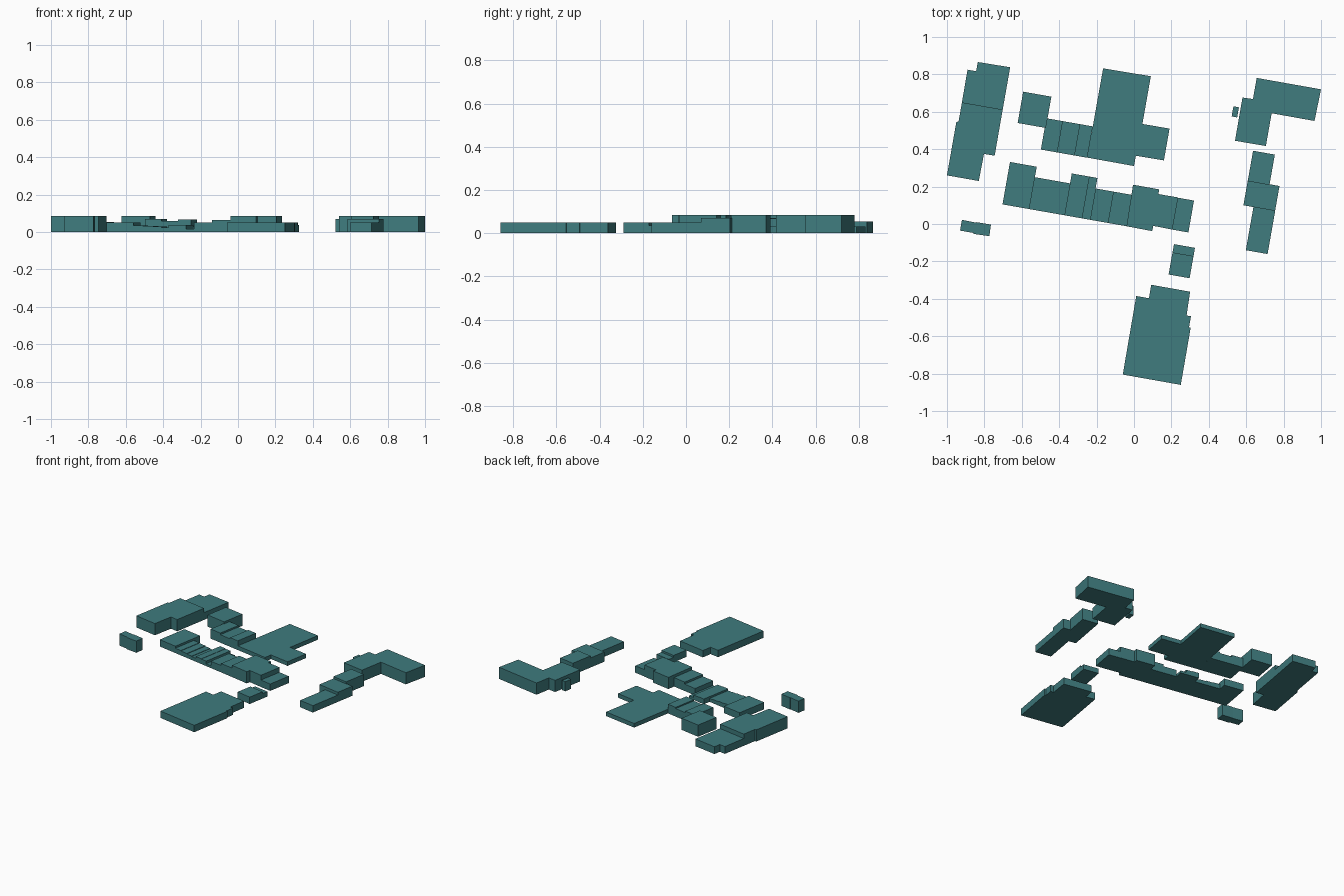
import bpy, bmesh
from math import sin, cos, radians

if "Cube" in bpy.data.objects:
    bpy.data.objects.remove(bpy.data.objects["Cube"])

A = radians(10)              # street grid is turned ten degrees clockwise
U = (cos(A), -sin(A))
V = (sin(A), cos(A))

mat = bpy.data.materials.new("teal")
mat.diffuse_color = (0.05, 0.20, 0.21, 1)
mat.use_nodes = True
mat.node_tree.nodes["Principled BSDF"].inputs["Base Color"].default_value = mat.diffuse_color


def prism(name, pts, h):
    """Extrude a footprint from the ground to height h."""
    bm = bmesh.new()
    face = bm.faces.new([bm.verts.new((x, y, 0)) for x, y in pts])
    ext = bmesh.ops.extrude_face_region(bm, geom=[face], use_keep_orig=True)
    for g in ext["geom"]:
        if isinstance(g, bmesh.types.BMVert):
            g.co.z = h
    bmesh.ops.recalc_face_normals(bm, faces=bm.faces)
    me = bpy.data.meshes.new(name)
    bm.to_mesh(me)
    bm.free()
    me.materials.append(mat)
    ob = bpy.data.objects.new(name, me)
    bpy.context.collection.objects.link(ob)


def block(name, corner, w, d, h):
    """Rectangular block aligned with the turned grid, from its front-left corner."""
    pts = [(corner[0] + a * U[0] + b * V[0], corner[1] + a * U[1] + b * V[1])
           for a, b in ((0, 0), (w, 0), (w, d), (0, d))]
    prism(name, pts, h)


def row(name, start, segments):
    """Row of adjoining units; each segment is (end x, depth, height)."""
    x, y = start
    for i, (x2, d, h) in enumerate(segments):
        w = (x2 - x) / U[0]
        block(f"{name}_{i + 1}", (x, y), w, d, h)
        x, y = x2, y + w * U[1]


# West building: tall front part and lower back part
prism("west_hall", [(-1, .26), (-.83, .23), (-.802, .375), (-.745, .365),
                    (-.702, .612), (-.92, .65), (-.938, .548), (-.95, .545)], .085)
prism("west_hall_back", [(-.92, .65), (-.702, .612), (-.662, .838), (-.835, .866),
                         (-.844, .817), (-.89, .825)], .053)

# Small shed in the south west
prism("west_shed", [(-.93, -.035), (-.858, -.048), (-.859, -.053), (-.773, -.065),
                    (-.765, -.003), (-.845, .01), (-.844, .007), (-.92, .022)], .085)

# North row stepping toward the low main hall
block("north_house", (-.622, .54), .153, .17, .085)
row("north_terrace", (-.498, .398), [(-.41, .17, .07), (-.32, .17, .058), (-.25, .17, .067)])
prism("north_hall", [(-.25, .355), (0, .31), (.01, .365), (.16, .34), (.19, .51),
                     (.045, .535), (.09, .79), (-.165, .832)], .03)

# Middle row of stepped units
row("middle_terrace", (-.703, .105), [
    (-.56, .23, .05), (-.51, .173, .035), (-.455, .173, .032), (-.41, .173, .028),
    (-.372, .173, .025), (-.322, .227, .038), (-.277, .227, .036), (-.235, .227, .017),
    (-.14, .17, .05), (-.04, .17, .065)])
prism("middle_hall", [(-.04, -.012), (.097, -.038), (.103, -.01), (.205, -.03),
                      (.236, .142), (.13, .16), (.135, .185), (-.005, .21)], .085)
block("middle_end", (.205, -.03), .087, .173, .05)

# South buildings
block("south_house", (.185, -.27), .114, .12, .05)
block("south_porch", (.206, -.152), .114, .045, .036)
prism("south_hall", [(-.06, -.805), (.25, -.86), (.303, -.555), (.294, -.553),
                     (.305, -.492), (.281, -.49), (.3, -.362), (.092, -.325),
                     (.08, -.397), (.012, -.385)], .05)

# East row rising to the north
block("east_house_front", (.598, -.14), .118, .235, .05)
block("east_house_middle", (.585, .1), .172, .135, .07)
block("east_house_back", (.608, .229), .118, .165, .085)

# North east L-shaped building with a small annex
prism("east_hall", [(.54, .445), (.705, .417), (.736, .592), (.965, .551), (1, .72),
                    (.656, .781), (.636, .668), (.58, .676)], .085)
block("east_annex", (.522, .575), .03, .055, .07)
